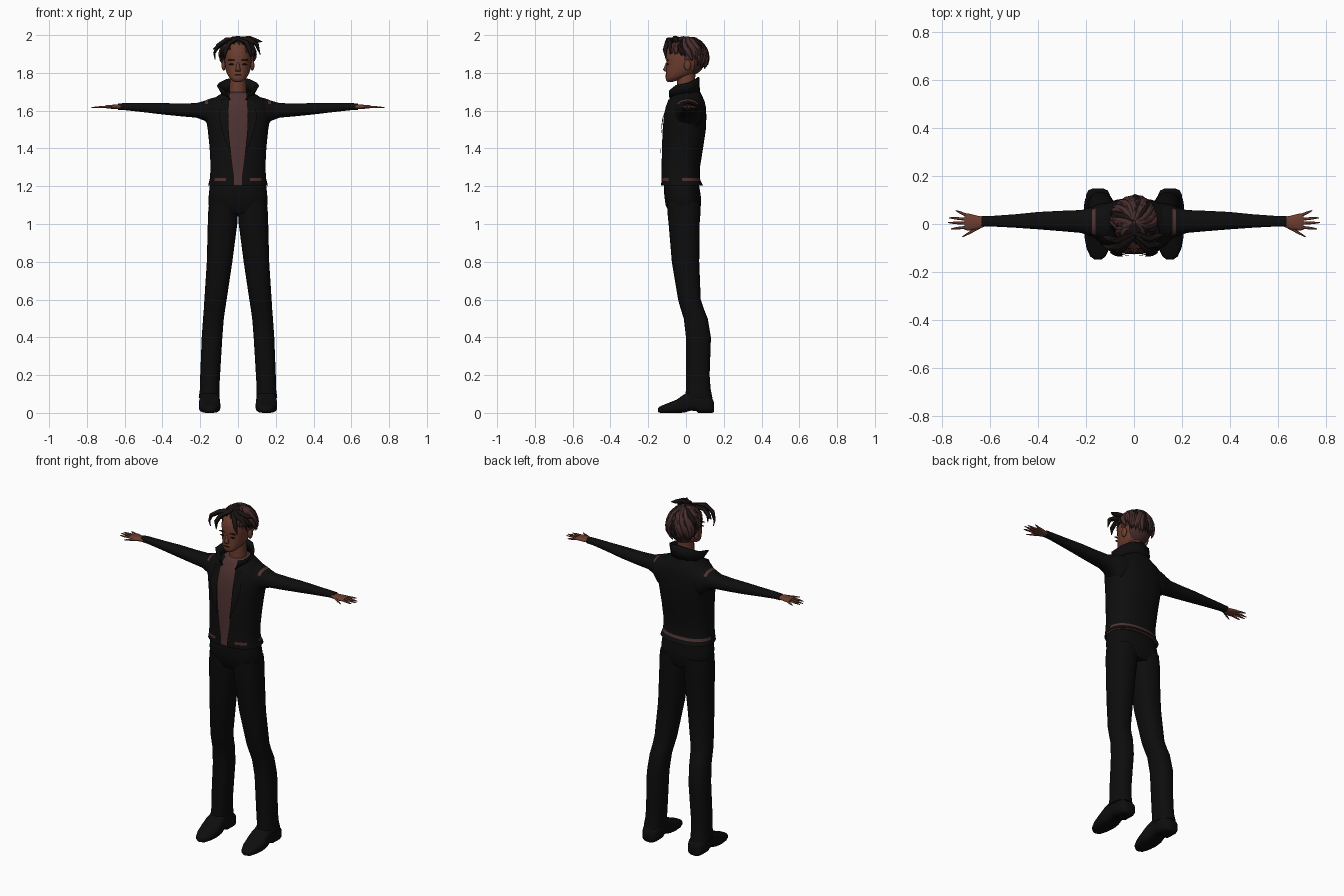
import bpy, bmesh, math, random
from mathutils import Vector

if "Cube" in bpy.data.objects:
    bpy.data.objects.remove(bpy.data.objects["Cube"])

random.seed(4)


def material(name, rgb):
    m = bpy.data.materials.new(name)
    m.diffuse_color = (*rgb, 1)
    m.use_nodes = True
    m.node_tree.nodes["Principled BSDF"].inputs["Base Color"].default_value = m.diffuse_color
    return m


JACKET = material("jacket black", (0.0042, 0.0042, 0.0042))
TROUSER = material("trouser black", (0.0038, 0.0038, 0.0038))
SHOE = material("shoe black", (0.004, 0.004, 0.004))
SHIRT = material("shirt brown", (0.078, 0.032, 0.031))
SKIN = material("skin", (0.15, 0.047, 0.028))
HAIR = material("hair brown", (0.062, 0.025, 0.025))
HAIR_DARK = material("hair dark", (0.010, 0.006, 0.006))


def finish(bm, name, mats, angle=60):
    bmesh.ops.recalc_face_normals(bm, faces=bm.faces)
    me = bpy.data.meshes.new(name)
    bm.to_mesh(me)
    bm.free()
    ob = bpy.data.objects.new(name, me)
    bpy.context.collection.objects.link(ob)
    for m in mats:
        me.materials.append(m)
    bpy.ops.object.select_all(action='DESELECT')
    ob.select_set(True)
    bpy.context.view_layer.objects.active = ob
    bpy.ops.object.shade_smooth_by_angle(angle=math.radians(angle))
    return ob


def spow(v, p):
    return math.copysign(abs(v) ** p, v)


def loft(name, rings, mats, axis='z', side=1, n=2.3, seg=28, rule=None):
    """Skin rings (t, a0, a1, b0, b1[, front opening half width]) along an axis."""
    bm = bmesh.new()
    rows = []
    is_open = len(rings[0]) > 5
    for r in rings:
        t, a0, a1, b0, b1 = r[:5]
        ca, ra, cb, rb = (a0 + a1) / 2, (a1 - a0) / 2, (b0 + b1) / 2, (b1 - b0) / 2
        start = math.asin((r[5] / ra) ** (n / 2)) if is_open else 0
        row = []
        for i in range(seg + is_open):
            g = start + (2 * math.pi - 2 * start) * i / seg
            a = ca + ra * spow(math.sin(g), 2 / n)
            b = cb - rb * spow(math.cos(g), 2 / n)
            p = {'z': (a, b, t), 'x': (t, a, b), 'y': (a, t, b)}[axis]
            row.append(bm.verts.new((p[0] * side, p[1], p[2])))
        rows.append(row)
    for lo, hi in zip(rows, rows[1:]):
        for i in range(seg):
            j = i + 1 if is_open else (i + 1) % seg
            f = bm.faces.new((lo[i], lo[j], hi[j], hi[i]))
            if rule:
                f.material_index = rule(f.calc_center_median())
    if not is_open:
        bm.faces.new(rows[0][::-1])
        bm.faces.new(rows[-1])
    return finish(bm, name, mats)


def ball(name, loc, size, mat):
    bm = bmesh.new()
    bmesh.ops.create_uvsphere(bm, u_segments=20, v_segments=12, radius=1)
    for v in bm.verts:
        v.co = Vector(loc) + Vector(a * b for a, b in zip(v.co, size))
    return finish(bm, name, [mat])


def strands(name, paths, depth, mat):
    """Tapered tubes; every path is a list of (x, y, z, relative radius)."""
    cu = bpy.data.curves.new(name, 'CURVE')
    cu.dimensions = '3D'
    cu.bevel_depth, cu.bevel_resolution, cu.use_fill_caps = depth, 1, True
    for path in paths:
        s = cu.splines.new('POLY')
        s.points.add(len(path) - 1)
        for p, q in zip(s.points, path):
            p.co, p.radius = (*q[:3], 1), q[3]
    ob = bpy.data.objects.new(name, cu)
    bpy.context.collection.objects.link(ob)
    cu.materials.append(mat)
    bpy.ops.object.select_all(action='DESELECT')
    ob.select_set(True)
    bpy.context.view_layer.objects.active = ob
    bpy.ops.object.convert(target='MESH')
    bpy.ops.object.shade_smooth_by_angle(angle=math.radians(60))


# Jacket body, open at the front, with a brown slot above the hem
body = [(1.205, .158, -.132, .090, .020), (1.228, .152, -.131, .078, .020),
        (1.243, .149, -.130, .073, .020), (1.30, .145, -.130, .074, .028),
        (1.40, .150, -.130, .090, .040), (1.50, .160, -.127, .105, .050),
        (1.57, .172, -.120, .108, .052), (1.62, .168, -.110, .105, .050),
        (1.65, .150, -.098, .098, .048), (1.68, .105, -.082, .085, .045),
        (1.70, .072, -.070, .075, .040)]


def hem_slot(c):
    return int(1.228 < c.z < 1.243 and (c.y > -.02 or .06 < abs(c.x) < .12))


loft("jacket_body", [(z, -x, x, f, b, w) for z, x, f, b, w in body],
     [JACKET, SHIRT], seg=44, rule=hem_slot)
loft("shirt", [(z, -x + .008, x - .008, f + .006, b - .008) for z, x, f, b, w in body],
     [SHIRT], seg=44)

# Collar, a flared band open at the front
base = [(.045, -.088, 1.655), (.080, -.040, 1.675), (.082, .025, 1.69), (.05, .062, 1.70), (0, .074, 1.70)]
top = [(.078, -.090, 1.705), (.112, -.055, 1.732), (.100, .015, 1.748), (.06, .055, 1.768), (0, .070, 1.778)]
bm = bmesh.new()
lines = []
for half in (base, top):
    full = half + [(-x, y, z) for x, y, z in half[-2::-1]]
    lines.append([bm.verts.new(p) for p in full])
for i in range(len(lines[0]) - 1):
    bm.faces.new((lines[0][i], lines[0][i + 1], lines[1][i + 1], lines[1][i]))
collar = finish(bm, "collar", [JACKET])
solid = collar.modifiers.new("thickness", 'SOLIDIFY')
solid.thickness = .007

# Lapels, thin folds lying beside the opening
for side, tag in ((1, "left"), (-1, "right")):
    bm = bmesh.new()
    rows = [[bm.verts.new((side * x, y, z)) for x, y, z in pts] for pts in (
        [(.047, -.093, 1.66), (.052, -.127, 1.55), (.047, -.134, 1.46), (.038, -.137, 1.38)],
        [(.088, -.090, 1.66), (.100, -.121, 1.56), (.075, -.134, 1.46), (.040, -.136, 1.375)])]
    for i in range(3):
        bm.faces.new((rows[0][i], rows[0][i + 1], rows[1][i + 1], rows[1][i]))
    finish(bm, tag + "_lapel", [JACKET])

# Trouser hips
loft("trouser_hips", [(z, -x, x, f, b) for z, x, f, b in (
    (1.055, .125, -.085, .065), (1.10, .157, -.108, .080), (1.15, .155, -.115, .078),
    (1.20, .150, -.116, .070), (1.225, .145, -.112, .066))], [TROUSER], seg=36)

# Sleeves, hands, trouser legs and shoes on both sides
for side, tag in ((1, "left_"), (-1, "right_")):
    loft(tag + "sleeve", [
        (.10, -.075, .090, 1.520, 1.676), (.14, -.070, .085, 1.500, 1.666),
        (.16, -.060, .078, 1.528, 1.659), (.175, -.052, .070, 1.546, 1.653),
        (.22, -.037, .058, 1.563, 1.640), (.30, -.030, .055, 1.570, 1.638),
        (.40, -.022, .050, 1.580, 1.640), (.50, -.015, .040, 1.592, 1.640),
        (.60, -.010, .033, 1.603, 1.640), (.635, -.010, .033, 1.604, 1.638)],
        [JACKET, SHIRT], axis='x', side=side,
        rule=lambda c: int(.16 < abs(c.x) < .175 and c.z > 1.635))
    loft(tag + "palm", [
        (.61, -.006, .028, 1.610, 1.632), (.65, -.022, .034, 1.608, 1.632),
        (.69, -.028, .044, 1.612, 1.630), (.705, -.024, .040, 1.614, 1.627)],
        [SKIN], axis='x', side=side, seg=16)
    fingers = [((.695, .036), (.742, .056)), ((.70, .020), (.770, .026)),
               ((.70, .003), (.775, .006)), ((.70, -.014), (.762, -.020)),
               ((.645, -.014), (.715, -.054))]
    strands(tag + "fingers", [
        [(side * (p[0] + (q[0] - p[0]) * t), p[1] + (q[1] - p[1]) * t, 1.62 - .003 * t, r)
         for t, r in ((0, 1), (.6, .8), (1, .3))] for p, q in fingers], .0065, SKIN)
    loft(tag + "trouser_leg", [
        (.080, .098, .208, -.004, .140), (.13, .099, .201, .000, .130),
        (.20, .095, .200, .000, .125), (.40, .083, .192, .000, .132),
        (.50, .075, .185, -.012, .115), (.55, .068, .181, -.028, .095),
        (.60, .060, .178, -.042, .078), (.80, .030, .165, -.075, .070),
        (1.00, .004, .160, -.092, .072), (1.06, .000, .158, -.098, .077),
        (1.12, .000, .152, -.100, .075)], [TROUSER], side=side)
    loft(tag + "shoe", [
        (y, .15 - w, .15 + w, lo, hi) for y, w, lo, hi in (
            (-.148, .014, .004, .026), (-.135, .032, 0, .036), (-.10, .048, 0, .050),
            (-.05, .057, 0, .070), (-.01, .056, .001, .098), (.025, .050, .012, .115),
            (.055, .050, .010, .115), (.065, .051, 0, .11), (.12, .050, 0, .090),
            (.140, .040, 0, .075), (.148, .022, .006, .055))],
        [SHOE], axis='y', side=side, n=3.2, seg=24)
    # Ears, brows and eyes
    ball(tag + "ear", (side * .076, .008, 1.84), (.011, .018, .028), SKIN)
    ball(tag + "brow", (side * .034, -.099, 1.868), (.021, .006, .0035), HAIR_DARK)
    ball(tag + "eye", (side * .034, -.097, 1.845), (.016, .006, .004), HAIR_DARK)

# Neck, head, nose and mouth
loft("neck", [(1.66, -.050, .050, -.050, .052), (1.72, -.044, .044, -.046, .046),
              (1.80, -.043, .043, -.048, .050)], [SKIN], n=2)
loft("head", [(z, -x, x, f, b) for z, x, f, b in (
    (1.753, .018, -.098, -.070), (1.760, .032, -.105, -.045), (1.775, .046, -.108, -.005),
    (1.795, .058, -.106, .040), (1.82, .066, -.105, .070), (1.86, .071, -.104, .085),
    (1.90, .073, -.106, .090), (1.94, .066, -.094, .080), (1.965, .046, -.068, .056),
    (1.978, .015, -.03, .02))], [SKIN], n=2.2)
loft("nose", [(1.808, -.013, .013, -.113, -.09), (1.816, -.014, .014, -.122, -.09),
              (1.835, -.009, .009, -.114, -.09), (1.855, -.006, .006, -.106, -.09)],
     [SKIN], n=2, seg=12)
ball("mouth", (0, -.104, 1.788), (.020, .006, .0035), HAIR_DARK)

# Hair cap: a skull shell kept only behind the hairline
bm = bmesh.new()
bmesh.ops.create_uvsphere(bm, u_segments=32, v_segments=20, radius=1)
for v in bm.verts:
    v.co = (v.co.x * .084, .010 + v.co.y * .097, 1.885 + v.co.z * .102)
drop = [v for v in bm.verts if v.co.z < 1.79 or (v.co.y < -.01 and v.co.z < 1.93)
        or (v.co.y < .03 and v.co.z < 1.86)]
bmesh.ops.delete(bm, geom=drop, context='VERTS')
finish(bm, "hair_cap", [HAIR])


# Hair locks sweep from the crown over the skull and taper at the tips
def lock(phi, begin, end, lift):
    path = []
    for k in range(7):
        t = k / 6
        th = begin + (end - begin) * t
        g = phi + .25 * math.sin(3 * t + phi * 3)
        s = 1 + lift * t * t
        path.append((.088 * s * math.sin(th) * math.sin(g),
                     .008 - .099 * s * math.sin(th) * math.cos(g),
                     1.883 + .102 * math.cos(th),
                     (.6, 1, 1.1, 1.05, .9, .65, .12)[k]))
    return path


brown, dark = [], []
for layer, (count, begin) in enumerate(((26, .05), (26, .65))):
    for i in range(count):
        phi = 2 * math.pi * (i + .5 * layer) / count
        back = (1 - math.cos(phi)) / 2
        end = 1.10 + 1.05 * back ** .8 + random.uniform(-.15, .1)
        (dark if i % 4 == 1 or back < .12 else brown).append(
            lock(phi, begin, end, random.uniform(.03, .16)))

# Loose forelocks swinging out at both temples
for pts in ([(0, -.05, 1.98), (-.06, -.095, 1.975), (-.105, -.10, 1.945), (-.125, -.09, 1.905), (-.122, -.085, 1.87)],
            [(0, -.04, 1.98), (-.07, -.07, 1.965), (-.11, -.06, 1.935), (-.132, -.05, 1.925)],
            [(.01, -.05, 1.98), (.06, -.09, 1.975), (.10, -.085, 1.95), (.118, -.08, 1.895)],
            [(.01, -.04, 1.98), (.06, -.06, 1.985), (.10, -.05, 1.97), (.128, -.04, 1.965)],
            [(.01, -.06, 1.975), (.045, -.10, 1.96), (.062, -.112, 1.92), (.07, -.105, 1.875)],
            [(-.01, -.06, 1.975), (-.045, -.10, 1.96), (-.066, -.112, 1.92), (-.07, -.105, 1.87)]):
    dark.append([(*p, (.8, 1, .9, .5, .15)[k] if k < len(pts) - 1 else .12) for k, p in enumerate(pts)])
strands("hair_locks_brown", brown, .0135, HAIR)
strands("hair_locks_dark", dark, .0135, HAIR_DARK)
